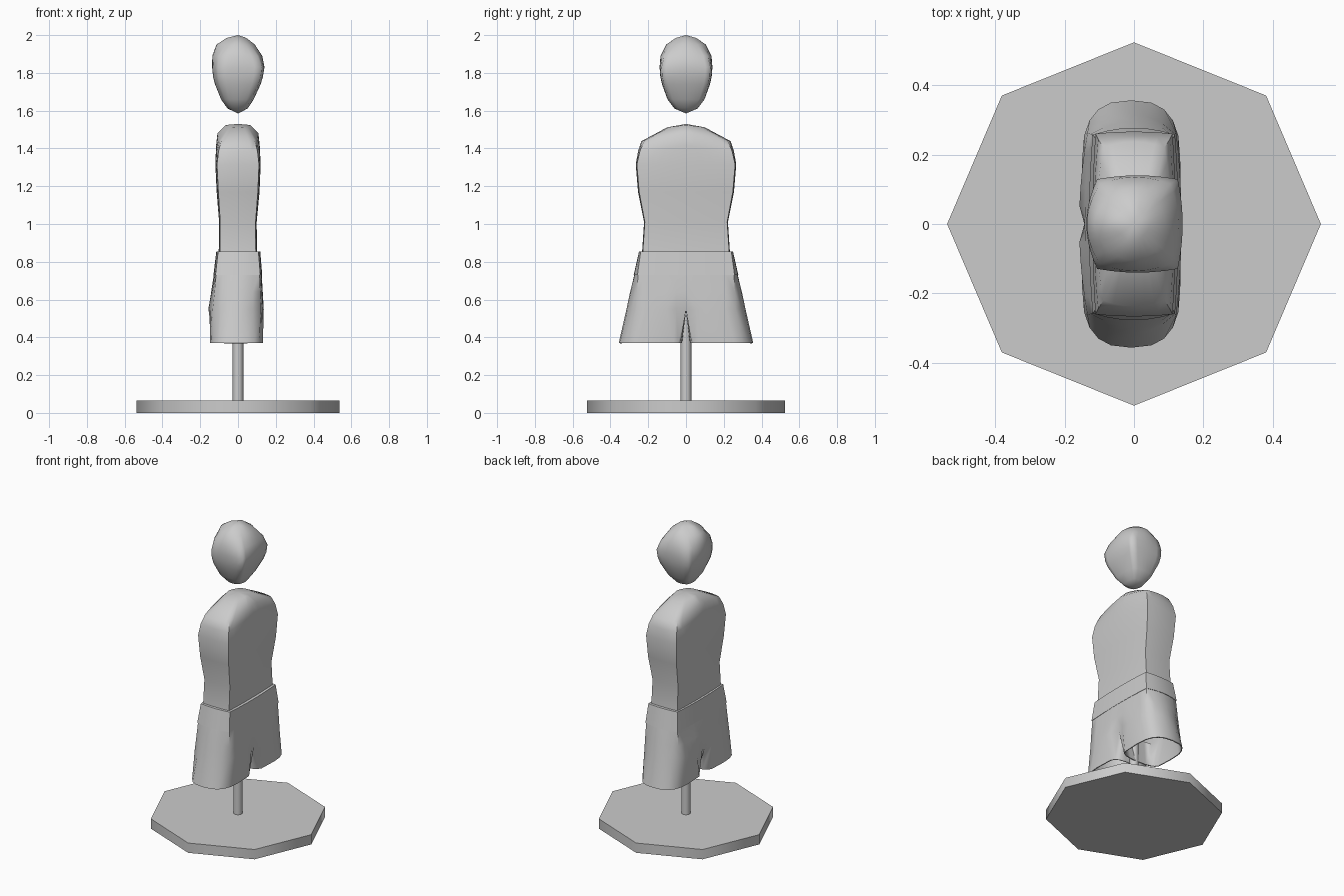
import bpy, bmesh, math


def ring(z, x0, x1, hy, bx0=0, bx1=0, by=0, lift=0):
    """Half of a bulged rectangle (y >= 0), 17 points from -x round to +x."""
    pts = []
    for i in range(6):
        t = i / 5
        pts.append((x0 - bx0 * (1 - t * t), hy * t))
    for i in range(1, 6):
        t = i / 6
        pts.append((x0 + (x1 - x0) * t, hy + by * (1 - (2 * t - 1) ** 2)))
    for i in range(6):
        t = 1 - i / 5
        pts.append((x1 + bx1 * (1 - t * t), hy * t))
    top = hy + by + 1e-6
    return [(x, y, z + lift * (1 - y / top)) for x, y in pts]


def smooth(ob, angle):
    bpy.ops.object.select_all(action='DESELECT')
    bpy.context.view_layer.objects.active = ob
    ob.select_set(True)
    bpy.ops.object.shade_smooth_by_angle(angle=math.radians(angle))


def loft(name, strips, angle=40, thickness=0):
    """Skin each list of rings (given bottom to top) and mirror across y."""
    bm = bmesh.new()
    for rings in strips:
        rows = [[bm.verts.new(p) for p in r] for r in rings]
        for a, b in zip(rows, rows[1:]):
            for j in range(len(a) - 1):
                bm.faces.new((a[j], b[j], b[j + 1], a[j + 1]))
    bmesh.ops.remove_doubles(bm, verts=bm.verts, dist=0.0002)
    me = bpy.data.meshes.new(name)
    bm.to_mesh(me)
    bm.free()
    ob = bpy.data.objects.new(name, me)
    bpy.context.collection.objects.link(ob)
    bpy.context.view_layer.objects.active = ob
    m = ob.modifiers.new("mirror", 'MIRROR')
    m.use_axis = (False, True, False)
    bpy.ops.object.modifier_apply(modifier=m.name)
    if thickness:
        s = ob.modifiers.new("cloth", 'SOLIDIFY')
        s.thickness = thickness
        bpy.ops.object.modifier_apply(modifier=s.name)
    smooth(ob, angle)
    return ob


def cylinder(name, sides, rx, ry, z0, z1):
    bpy.ops.mesh.primitive_cylinder_add(vertices=sides, radius=1, depth=z1 - z0,
                                        location=(0, 0, (z0 + z1) / 2))
    ob = bpy.context.object
    ob.name = name
    ob.scale = (rx, ry, 1)
    bpy.ops.object.transform_apply(location=False, rotation=False, scale=True)
    smooth(ob, 50)


# Octagonal base and support pole
cylinder("base", 8, 0.538, 0.523, 0, 0.065)
cylinder("pole", 12, 0.028, 0.028, 0.001, 0.75)

# Head: squarish egg, fuller towards -x
loft("head", [[
    ring(1.585, 0, 0, 0),
    ring(1.612, -0.042, 0.04, 0.05, 0.014, 0.012, 0.012),
    ring(1.66, -0.07, 0.07, 0.086, 0.02, 0.013, 0.012),
    ring(1.74, -0.098, 0.108, 0.117, 0.024, 0.012, 0.01),
    ring(1.78, -0.104, 0.12, 0.126, 0.028, 0.012, 0.01),
    ring(1.83, -0.106, 0.126, 0.129, 0.031, 0.014, 0.011),
    ring(1.89, -0.097, 0.104, 0.115, 0.039, 0.024, 0.02),
    ring(1.95, -0.066, 0.06, 0.078, 0.048, 0.029, 0.027),
    ring(1.985, -0.03, 0.024, 0.036, 0.03, 0.02, 0.018),
    ring(2.0, 0, 0, 0)]], 75)

# Torso: flat box-like bust whose corners soften at the shoulders
loft("torso", [[
    ring(0.75, -0.1, 0.1, 0.235, 0.006, 0.006, 0.004),
    ring(0.86, -0.096, 0.094, 0.228, 0.006, 0.006, 0.004),
    ring(1.01, -0.094, 0.093, 0.218, 0.006, 0.006, 0.004),
    ring(1.17, -0.104, 0.105, 0.248, 0.009, 0.009, 0.006),
    ring(1.315, -0.111, 0.111, 0.26, 0.009, 0.009, 0.006),
    ring(1.385, -0.103, 0.103, 0.244, 0.013, 0.012, 0.01, 0.03),
    ring(1.438, -0.088, 0.088, 0.22, 0.021, 0.02, 0.017, 0.042),
    ring(1.512, -0.045, 0.045, 0.085, 0.02, 0.02, 0.014, 0.012),
    ring(1.53, 0, 0, 0)]], 62)

# Waistband, turned in at both rims
loft("waistband", [[
    ring(0.731, -0.114, 0.113, 0.252, 0.012, 0.012, 0.017),
    ring(0.73, -0.119, 0.118, 0.257, 0.011, 0.01, 0.02),
    ring(0.854, -0.105, 0.108, 0.24, 0.01, 0.01, 0.009),
    ring(0.855, -0.096, 0.094, 0.228, 0.006, 0.006, 0.004)]])


# Shorts: outer skin from hem to waist, inner legs from hem to crotch seam
def hem(i):
    a = math.radians(-144 + 18 * i)
    s, c = math.sin(a), math.cos(a)
    return (-0.008 + 0.141 * math.copysign(abs(s) ** 0.75, s),
            0.188 + 0.168 * math.copysign(abs(c) ** (0.8 if c > 0 else 0.27), c),
            0.37)


seam = [(0.12, 0, 0.55), (0.06, 0, 0.54), (-0.01, 0, 0.535),
        (-0.08, 0, 0.54), (-0.143, 0, 0.55)]
mid = ring(0.55, -0.134, 0.122, 0.262, 0.024, 0.015, 0.053)
mid[0], mid[-1] = seam[-1], seam[0]
outer = [[hem(i) for i in range(17)], mid,
         ring(0.64, -0.124, 0.118, 0.259, 0.018, 0.013, 0.037),
         ring(0.745, -0.115, 0.114, 0.253, 0.011, 0.011, 0.017)]
inner = [[hem(i) for i in range(16, 21)], seam]
loft("shorts", [outer, inner], 62, 0.006)
